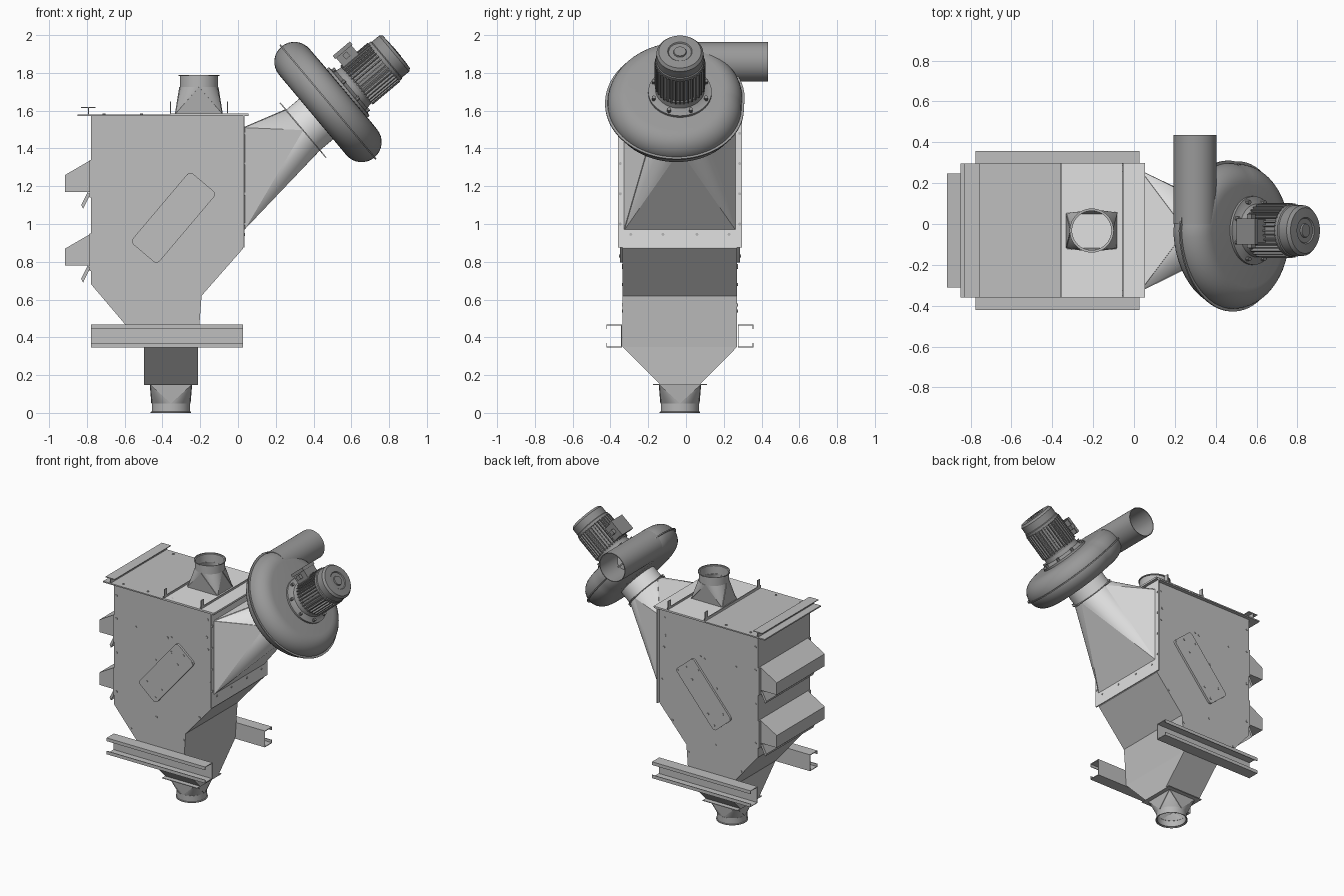
import bpy, bmesh, math
from mathutils import Matrix, Vector

if "Cube" in bpy.data.objects:
    bpy.data.objects.remove(bpy.data.objects["Cube"])

YC = -0.032                       # symmetry plane of the machine
I = Matrix.Identity(4)
AX = Matrix.Translation((0.344, YC, 1.497)) @ Matrix.Rotation(math.radians(50), 4, 'Y')  # fan axis frame


def material(name, v):
    m = bpy.data.materials.new(name)
    m.diffuse_color = (v, v, v, 1)
    m.use_nodes = True
    m.node_tree.nodes["Principled BSDF"].inputs["Base Color"].default_value = m.diffuse_color
    return m


BODY = material("mid grey sheet", 0.52)
LIGHT = material("light grey sheet", 0.75)
STEEL = material("steel grey", 0.47)
FAN = material("dark grey casing", 0.32)
MOTOR = material("motor grey", 0.27)


def finish(name, bm, mat, M=I, thick=0, angle=35):
    bmesh.ops.recalc_face_normals(bm, faces=bm.faces)
    if thick:
        bmesh.ops.solidify(bm, geom=bm.faces[:], thickness=thick)
        bmesh.ops.recalc_face_normals(bm, faces=bm.faces)
    bm.transform(M)
    me = bpy.data.meshes.new(name)
    bm.to_mesh(me)
    bm.free()
    me.materials.append(mat)
    me.shade_smooth()
    me.set_sharp_from_angle(angle=math.radians(angle))
    ob = bpy.data.objects.new(name, me)
    bpy.context.collection.objects.link(ob)
    return ob


def add_box(bm, lo, hi, M=I):
    c = [(a + b) / 2 for a, b in zip(lo, hi)]
    s = [b - a for a, b in zip(lo, hi)]
    bmesh.ops.create_cube(bm, size=1, matrix=M @ Matrix.Translation(c) @ Matrix.Diagonal((*s, 1)))


def boxes(name, items, mat, M=I):
    bm = bmesh.new()
    for lo, hi in items:
        add_box(bm, lo, hi)
    return finish(name, bm, mat, M)


def loft(name, rings, mat, M=I, thick=0, cap=False, loop=True, wrap=False):
    bm = bmesh.new()
    vs = [[bm.verts.new(p) for p in r] for r in rings]
    n = len(vs[0])
    pairs = list(zip(vs, vs[1:])) + ([(vs[-1], vs[0])] if wrap else [])
    for a, b in pairs:
        for j in range(n if loop else n - 1):
            k = (j + 1) % n
            bm.faces.new((a[j], a[k], b[k], b[j]))
    if cap:
        bm.faces.new(vs[0])
        bm.faces.new(vs[-1])
    return finish(name, bm, mat, M, thick)


def circle(r, z, n=48):
    return [(r * math.cos(t * math.tau / n), r * math.sin(t * math.tau / n), z) for t in range(n)]


def lathe(name, prof, mat, M=I, cap=True):
    return loft(name, [circle(r, z) for r, z in prof], mat, M, 0, cap)


def pipe(name, prof, wall, mat, M=I):
    """Open pipe: outer profile followed by the inner wall."""
    both = prof + [(r - wall, z) for r, z in reversed(prof)]
    return loft(name, [circle(r, z) for r, z in both], mat, M, wrap=True)


def prism(name, pts, y0, y1, mat):
    """Extrude an (x, z) outline along y."""
    return loft(name, [[(x, y, z) for x, z in pts] for y in (y0, y1)], mat, cap=True)


def square_to_round(name, corners, ring, mat):
    bm = bmesh.new()
    c = [bm.verts.new(p) for p in corners]
    r = [bm.verts.new(p) for p in ring]
    n = len(r)
    q = n // 4
    flat = []
    for i in range(4):
        for j in range(i * q, (i + 1) * q):
            bm.faces.new((c[i], r[j], r[(j + 1) % n]))
        flat.append(bm.faces.new((c[i], r[(i + 1) * q % n], c[(i + 1) % 4])))
    bmesh.ops.recalc_face_normals(bm, faces=bm.faces)
    bmesh.ops.split_edges(bm, edges=list({e for f in flat for e in f.edges if len(e.link_faces) == 2}))
    return finish(name, bm, mat, I, 0.004)


def bolts(name, places, mat, r=0.008, h=0.008):
    """places: matrices whose z axis is the bolt direction"""
    bm = bmesh.new()
    for P in places:
        bmesh.ops.create_cone(bm, cap_ends=True, segments=8, radius1=r, radius2=r, depth=h, matrix=P)
    return finish(name, bm, mat)


T = Matrix.Translation
Y0, Y1 = YC - 0.303, YC + 0.303

# main housing
prism("housing", [(-.777, 1.575), (.027, 1.575), (.027, .87), (-.193, .62), (-.213, .35),
                  (-.497, .35), (-.777, .68)], Y0, Y1, BODY)

# lower hopper, flange and round outlet
loft("hopper", [[(-.497, YC - d, z), (-.213, YC - d, z), (-.213, YC + d, z), (-.497, YC + d, z)]
                for d, z in ((.303, .35), (.105, .15))], BODY, cap=True)
OUT = T((-.355, YC, 0))
boxes("outlet_flange", [((-.497, YC - .142, .148), (-.213, YC + .142, .153))], BODY)
sq = [(1, 1), (-1, 1), (-1, -1), (1, -1)]
square_to_round("outlet_transition", [(-.355 + .108 * a, YC + .108 * b, .148) for a, b in sq],
                [OUT @ Vector(p) for p in circle(.1, .05)], STEEL)
pipe("outlet_spigot", [(.101, .05), (.101, .007), (.107, .006), (.107, 0)], .005, STEEL, OUT)

# support channels, open outwards
for side, name in ((-1, "front_channel"), (1, "back_channel")):
    sec = [(.39, .37), (.39, .346), (.306, .346), (.306, .467), (.39, .467), (.39, .443)]
    loft(name, [[(x, YC + side * d, z) for d, z in sec] for x in (-.777, .027)], BODY, I, .005, False, False)

# lid, hatch plate, edge rail
boxes("lid", [((-.85, YC - .328, 1.572), (.055, YC + .328, 1.581))], BODY)
boxes("hatch_plate", [((-.36, YC - .328, 1.58), (.055, YC + .33, 1.586))], LIGHT)
bars = []
for x in (-.357, -.055):
    bars.append(((x - .003, YC - .328, 1.58), (x + .003, YC + .328, 1.6)))
    for y in (YC - .32, YC + .29):
        bars.append(((x - .003, y, 1.58), (x + .003, y + .03, 1.648)))
boxes("hatch_bars", bars, BODY)
boxes("lid_rail", [((-.794, YC - .328, 1.58), (-.789, YC + .328, 1.618)),
                   ((-.83, YC - .328, 1.615), (-.755, YC + .328, 1.62))], BODY)

# round inlet on top
TOP = T((-.207, YC, 0))
square_to_round("inlet_transition", [(-.207 + .123 * a, YC + .085 * b, 1.585) for a, b in sq],
                [TOP @ Vector(p) for p in circle(.1, 1.725)], STEEL)
pipe("inlet_spigot", [(.101, 1.725), (.101, 1.783), (.108, 1.784), (.108, 1.79)], .005, STEEL, TOP)

# inspection doors on both sides: rounded slanted plates
door = []
for a, b, t0 in ((1, 1, 0), (-1, 1, 90), (-1, -1, 180), (1, -1, 270)):
    for k in range(5):
        t = math.radians(t0 + 22.5 * k)
        p = a * .222 + .023 * math.cos(t), b * .07 + .023 * math.sin(t)
        ca, sa = math.cos(math.radians(49.8)), math.sin(math.radians(49.8))
        door.append((-.342 + p[0] * ca - p[1] * sa, 1.033 + p[0] * sa + p[1] * ca))
prism("front_door", door, Y0 - .015, Y0, BODY)
prism("back_door", door, Y1, Y1 + .015, BODY)

# bolts on the housing sides, doors and top
dots = [(-.757, 1.49), (-.757, 1.32), (-.757, 1.07), (-.757, .78), (-.6, 1.3), (-.44, 1.1), (-.43, .68),
        (-.64, .54), (-.21, .57), (-.08, .77), (.007, 1.05), (-.01, 1.29), (-.02, 1.38), (-.013, 1.51),
        (-.31, 1.3), (-.34, 1.29)]
door_dots = [(-.2, 1.2), (-.5, .93), (-.43, .83), (-.25, 1.12), (-.3, 1.2), (-.38, .9), (-.13, 1.16)]
R90 = Matrix.Rotation(math.pi / 2, 4, 'X')
bolts("side_bolts", [T((x, y, z)) @ R90 for x, z in dots for y in (Y0, Y1)], BODY)
bolts("door_bolts", [T((x, y, z)) @ R90 for x, z in door_dots for y in (Y0 - .015, Y1 + .015)], BODY)
bolts("top_bolts", [T((x, YC + s * .29, 1.582)) for x in (-.71, -.51, -.31, -.09, .02) for s in (-1, 1)], BODY)

# louvre hoods on the left end with slanted flaps
for i, z in enumerate((1.34, .95)):
    prism(f"hood_{i + 1}", [(-.777, z), (-.915, z - .08), (-.915, z - .17), (-.777, z - .17)],
          YC - .28, YC + .28, BODY)
    prism(f"hood_flap_{i + 1}", [(-.795, z - .17), (-.83, z - .24), (-.82, z - .26), (-.783, z - .185)],
          YC - .28, YC + .28, BODY)
    boxes(f"hood_frame_{i + 1}", [((-.787, YC + s * .292 - .011, z - .2), (-.777, YC + s * .292 + .011, z))
                                  for s in (-1, 1)], BODY)

# duct from housing to fan
boxes("duct_flange", [((.026, YC - .328, .875), (.034, YC + .328, 1.575))], LIGHT)
RY = Matrix.Rotation(math.pi / 2, 4, 'Y')
bolts("flange_bolts", [T((.034, YC + d, .945)) @ RY for d in (-.26, -.09, .09, .26)] +
      [T((.034, YC + s * .316, 1 + .16 * k)) @ RY for s in (-1, 1) for k in range(4)], STEEL)
square_to_round("duct", [(.034, YC + .293, .97), (.034, YC + .293, 1.51),
                         (.034, YC - .293, 1.51), (.034, YC - .293, .97)],
                [AX @ Vector(p) for p in circle(.14, 0)], LIGHT)
lathe("duct_collar", [(.14, -.005), (.14, .11)], LIGHT, AX)
lathe("collar_flange", [(.155, -.003), (.155, .003)], BODY, AX)
boxes("collar_ears", [((-.19, -.02, -.003), (.19, .02, .003)), ((-.02, -.19, -.003), (.02, .19, .003))], BODY, AX)

# spiral fan casing: round section that runs straight into the outlet pipe
S, A = 0.197, 0.106
rings, rim = [], []
for k in range(72):
    d = k * 5
    R = .325 + .087 * (d / 270 if d < 270 else (360 - d) / 90)
    ux, uy = math.sin(math.radians(d)), math.cos(math.radians(d))
    sec = [(.1, S - A + .005), (.16, S - A + .002)]
    for j in range(17):
        t = math.pi * (j / 16 - .5)
        sec.append((R - A + A * math.cos(t), S + A * math.sin(t)))
    sec += [(.16, S + A + .002), (.1, S + A + .005)]
    rings.append([(r * ux, r * uy, z) for r, z in sec])
    rim.append([(r * ux, r * uy, z) for r, z in ((R - .02, S - .004), (R + .013, S - .004),
                                                 (R + .013, S + .004), (R - .02, S + .004))])
loft("fan_casing", rings, FAN, AX, loop=False, wrap=True)
loft("casing_rim", rim, FAN, AX, wrap=True)
PIPE = AX @ T((-.412 + A, -YC, S)) @ Matrix.Rotation(-math.pi / 2, 4, 'X')
pipe("fan_outlet", [(A - .001, .0), (A - .001, .435)], .005, FAN, PIPE)

# motor mounting plate, body, fins, cowl and terminal box
lathe("motor_plate", [(.168, .29), (.168, .318), (.15, .322), (.13, .335), (.125, .36)], FAN, AX)
bolts("plate_bolts", [AX @ Matrix.Rotation(math.tau * (k + .5) / 8, 4, 'Z') @ T((.15, 0, .325))
                      for k in range(8)], MOTOR, .011, .03)
lathe("motor_body", [(.125, .35), (.125, .375), (.117, .38), (.117, .57)], MOTOR, AX)
bm = bmesh.new()
for k in range(36):
    add_box(bm, (.1, -.0035, .37), (.134, .0035, .56), Matrix.Rotation(math.tau * k / 36, 4, 'Z'))
finish("motor_fins", bm, MOTOR, AX)
lathe("motor_cowl", [(.129, .555), (.129, .575), (.124, .58), (.124, .63), (.112, .645), (.065, .648),
                     (.06, .642), (.035, .642), (.032, .65)], MOTOR, AX)
boxes("terminal_box", [((-.18, -.06, .38), (-.11, .055, .485)), ((-.2, -.068, .373), (-.178, .06, .492)),
                       ((-.17, -.085, .415), (-.14, .08, .445))], MOTOR, AX)
